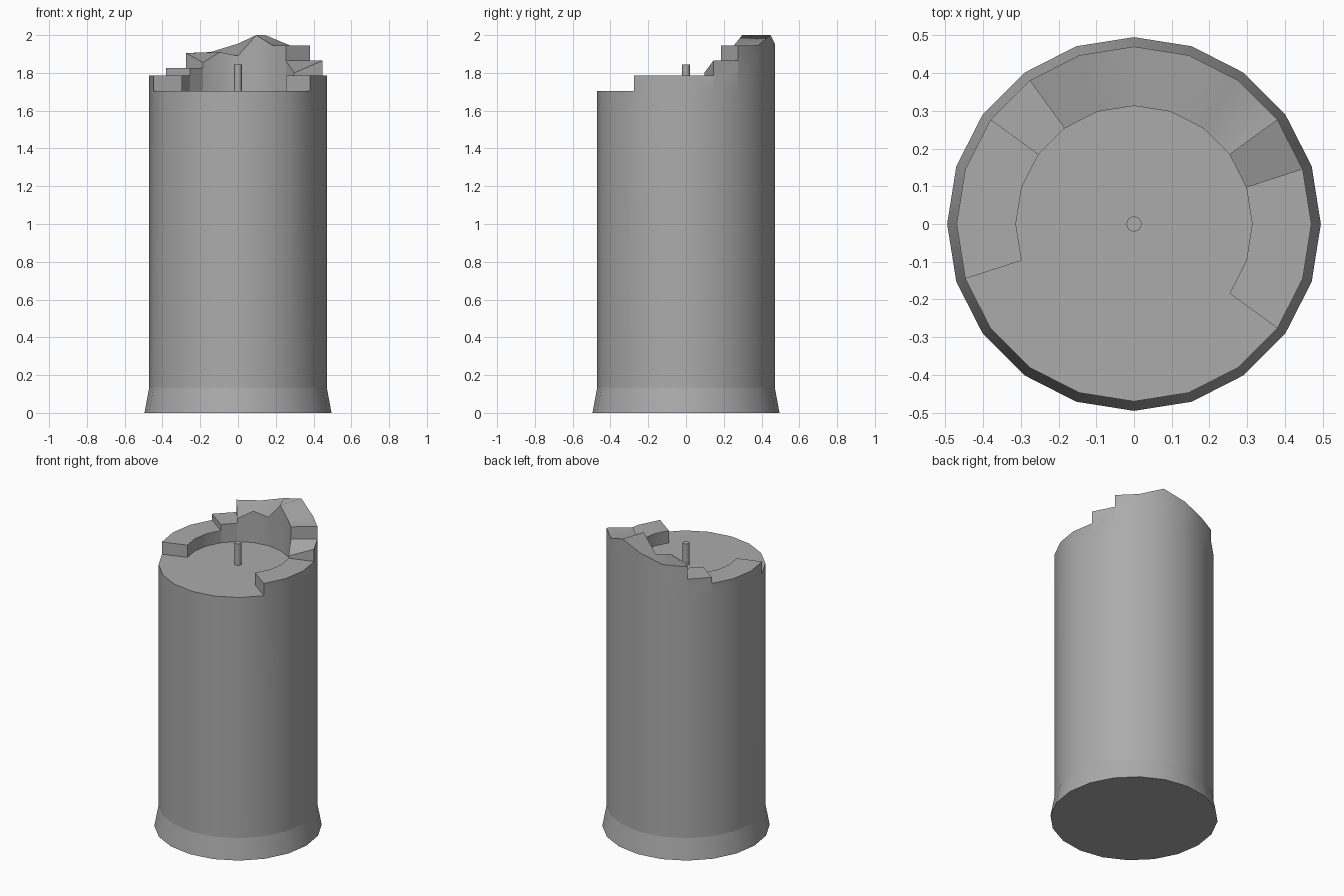
import bpy, bmesh, math
from mathutils import Vector

cube = bpy.data.objects.get("Cube")
if cube:
    bpy.data.objects.remove(cube, do_unlink=True)

SIDES = 20
R_FOOT, R_OUT, R_IN = 0.495, 0.47, 0.313
Z_FLARE, Z_FLOOR = 0.135, 1.705

grey = bpy.data.materials.new("plain_grey")
grey.use_nodes = True
colour = (0.41, 0.41, 0.41, 1)
grey.diffuse_color = colour
grey.node_tree.nodes["Principled BSDF"].inputs["Base Color"].default_value = colour


def pt(i, r, z):
    a = math.tau * i / SIDES
    return Vector((r * math.cos(a), r * math.sin(a), z))


def add_face(bm, points, towards):
    """Add a face whose normal points along the given direction."""
    f = bm.faces.new([bm.verts.new(p) for p in points])
    f.normal_update()
    if f.normal.dot(towards) < 0:
        f.normal_flip()


def finish(bm, name):
    """Weld, smooth the gentle edges and keep the steps and the foot seam crisp."""
    bmesh.ops.remove_doubles(bm, verts=bm.verts, dist=0.0005)
    bm.normal_update()
    for f in bm.faces:
        f.smooth = True
    for e in bm.edges:
        seam = all(abs(v.co.z - Z_FLARE) < 0.001 for v in e.verts)
        e.smooth = not seam and e.calc_face_angle(math.pi) < math.radians(62)
    mesh = bpy.data.meshes.new(name)
    bm.to_mesh(mesh)
    bm.free()
    mesh.materials.append(grey)
    bpy.context.collection.objects.link(bpy.data.objects.new(name, mesh))


UP = Vector((0, 0, 1))

# Wax column with flared foot, flat floor and broken rim
bm = bmesh.new()
levels = [(R_FOOT, 0), (R_OUT, Z_FLARE), (R_OUT, Z_FLOOR)]
for i in range(SIDES):
    for (r0, z0), (r1, z1) in zip(levels, levels[1:]):
        add_face(bm, [pt(i, r0, z0), pt(i + 1, r0, z0), pt(i + 1, r1, z1), pt(i, r1, z1)],
                 pt(i + 0.5, 1, 0))
add_face(bm, [pt(i, R_FOOT, 0) for i in range(SIDES)], -UP)
add_face(bm, [pt(i, R_IN, Z_FLOOR) for i in range(SIDES)], UP)

# Rim runs: first corner, then (inner, outer) heights at successive corners
runs = [
    (-2, [(1.785, 1.785)] * 4),
    (1, [(1.80, 1.865), (1.865, 1.865)]),
    (2, [(1.945, 1.945), (1.945, 1.945), (2.0, 2.0), (1.89, 1.955), (1.91, 1.91), (1.855, 1.905)]),
    (7, [(1.825, 1.825)] * 2),
    (8, [(1.785, 1.785)] * 4),
    (11, [(Z_FLOOR, Z_FLOOR)] * 8),
]
for n, (start, heights) in enumerate(runs):
    for k in range(len(heights) - 1):
        i = start + k
        (a_in, a_out), (b_in, b_out) = heights[k:k + 2]
        add_face(bm, [pt(i, R_IN, a_in), pt(i, R_OUT, a_out),
                      pt(i + 1, R_OUT, b_out), pt(i + 1, R_IN, b_in)], UP)
        if a_in > Z_FLOOR:
            for r, za, zb, side in ((R_IN, a_in, b_in, -1), (R_OUT, a_out, b_out, 1)):
                add_face(bm, [pt(i, r, Z_FLOOR), pt(i + 1, r, Z_FLOOR),
                              pt(i + 1, r, zb), pt(i, r, za)], pt(i + 0.5, side, 0))
    # Step wall between this run and the one before it
    p_in, p_out = runs[n - 1][1][-1]
    q_in, q_out = heights[0]
    facing = -1 if q_out > p_out else 1
    add_face(bm, [pt(start, R_IN, p_in), pt(start, R_OUT, p_out),
                  pt(start, R_OUT, q_out), pt(start, R_IN, q_in)],
             pt(start + SIDES / 4, facing, 0))
finish(bm, "candle_body")

# Wick
bm = bmesh.new()
bmesh.ops.create_cone(bm, cap_ends=True, segments=16, radius1=0.02, radius2=0.02, depth=0.145)
bmesh.ops.translate(bm, verts=bm.verts, vec=(0, 0, 1.7725))
finish(bm, "wick")
